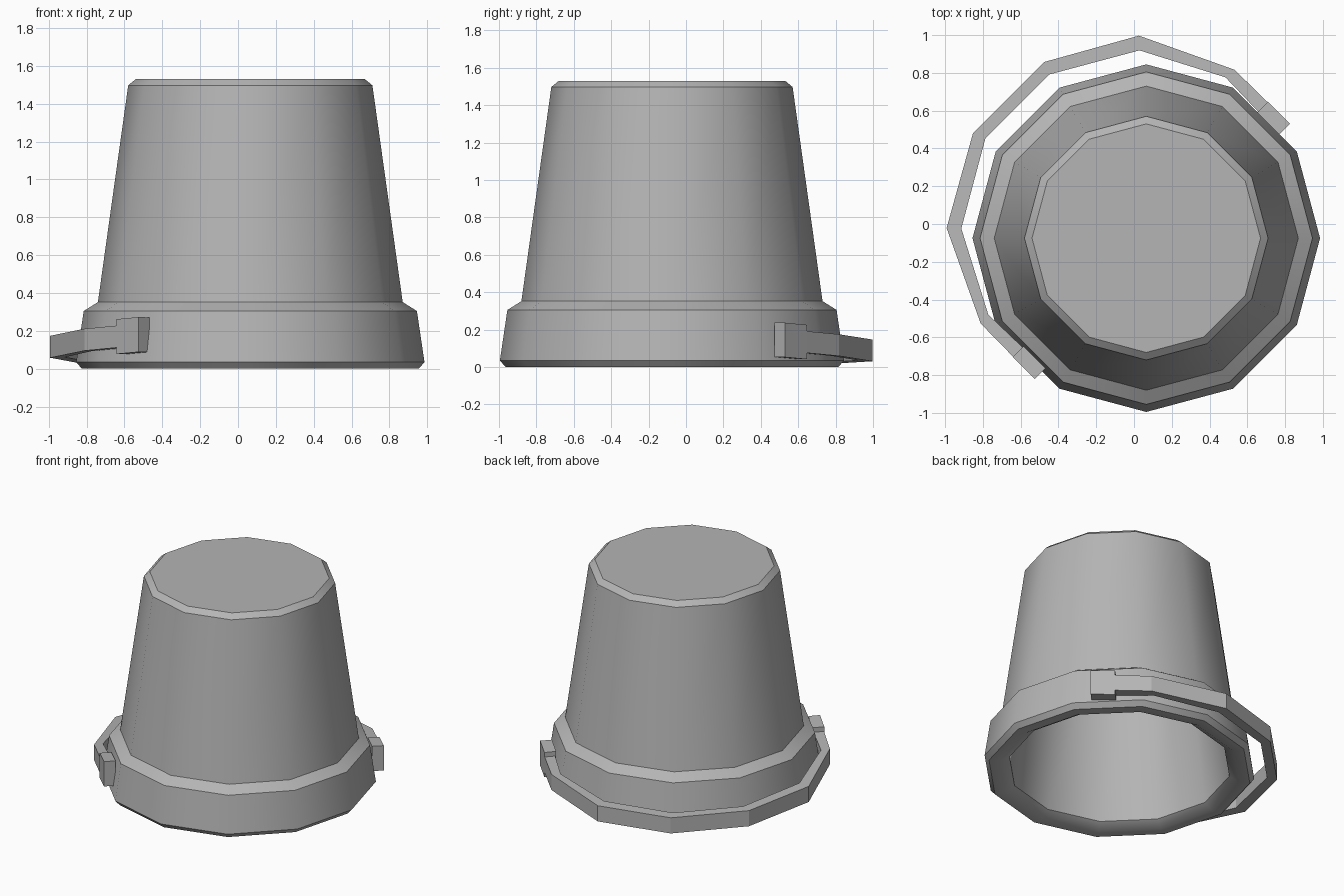
import bpy
from math import cos, sin, pi, radians, sqrt

if "Cube" in bpy.data.objects:
    bpy.data.objects.remove(bpy.data.objects["Cube"])

SIDES = 12
CX, CY = 0.065, -0.075

grey = bpy.data.materials.new("dark_grey")
grey.diffuse_color = (0.46, 0.46, 0.46, 1)
grey.use_nodes = True
grey.node_tree.nodes["Principled BSDF"].inputs["Base Color"].default_value = grey.diffuse_color


def make_object(name, verts, faces):
    mesh = bpy.data.meshes.new(name)
    mesh.from_pydata(verts, [], faces)
    mesh.update()
    mesh.materials.append(grey)
    obj = bpy.data.objects.new(name, mesh)
    bpy.context.collection.objects.link(obj)
    return obj


def lathe(name, profile):
    """Turn a (radius, z) profile around the bucket axis, capping both ends."""
    verts = [(CX + r * cos(2 * pi * i / SIDES), CY + r * sin(2 * pi * i / SIDES), z)
             for r, z in profile for i in range(SIDES)]
    faces = []
    for k in range(len(profile) - 1):
        a, b = k * SIDES, (k + 1) * SIDES
        for i in range(SIDES):
            j = (i + 1) % SIDES
            faces.append((a + i, a + j, b + j, b + i))
    faces.append(tuple(reversed(range(SIDES))))
    faces.append(tuple(range((len(profile) - 1) * SIDES, len(profile) * SIDES)))
    return make_object(name, verts, faces)


def handle_point(s, t, h):
    """s runs between the pivots, t away from them; the handle sags a little."""
    z = 0.159 - 0.0675 * (t + 0.15) - 0.019 * s + h
    return ((s - t) / sqrt(2) + 0.005, (s + t) / sqrt(2), z)


def strip(name, outer, inner, half):
    """Solid band of rectangular section between two matching paths."""
    n = len(outer)
    verts = []
    for o, i in zip(outer, inner):
        verts += [handle_point(*o, half), handle_point(*o, -half),
                  handle_point(*i, -half), handle_point(*i, half)]
    faces = [(0, 1, 2, 3), tuple(4 * (n - 1) + c for c in (3, 2, 1, 0))]
    for k in range(n - 1):
        a, b = 4 * k, 4 * k + 4
        for c in range(4):
            d = (c + 1) % 4
            faces.append((a + c, b + c, b + d, a + d))
    return make_object(name, verts, faces)


# Upturned bucket: inner floor, inner wall, lip, rim, outer wall, base
bucket = lathe("bucket", [
    (0.555, 1.43), (0.75, 0.04), (0.815, 0.0), (0.89, 0.0), (0.92, 0.035),
    (0.88, 0.305), (0.805, 0.352), (0.645, 1.497), (0.605, 1.53)])

# Carrying handle lying around the rim
half_outer = [(0.953, -0.04), (0.95, 0.205), (0.72, 0.69), (0.267, 0.946)]
half_inner = [(0.882, -0.04), (0.888, 0.21), (0.667, 0.633), (0.24, 0.88)]
mirrored = lambda pts: pts + [(-s, t) for s, t in reversed(pts)]
handle = strip("handle", mirrored(half_outer), mirrored(half_inner), 0.058)

# Pivot blocks at both handle ends
for side, label in ((1, "back"), (-1, "front")):
    strip("handle_pivot_" + label,
          [(side * 0.955, -0.205), (side * 0.955, -0.04)],
          [(side * 0.875, -0.205), (side * 0.875, -0.04)], 0.092)

# Consistent outward normals
for obj in bpy.context.collection.objects:
    bpy.ops.object.select_all(action='DESELECT')
    obj.select_set(True)
    bpy.context.view_layer.objects.active = obj
    bpy.ops.object.mode_set(mode='EDIT')
    bpy.ops.mesh.select_all(action='SELECT')
    bpy.ops.mesh.normals_make_consistent(inside=False)
    bpy.ops.object.mode_set(mode='OBJECT')
    if obj.name == "bucket":
        bpy.ops.object.shade_smooth_by_angle(angle=radians(35))
